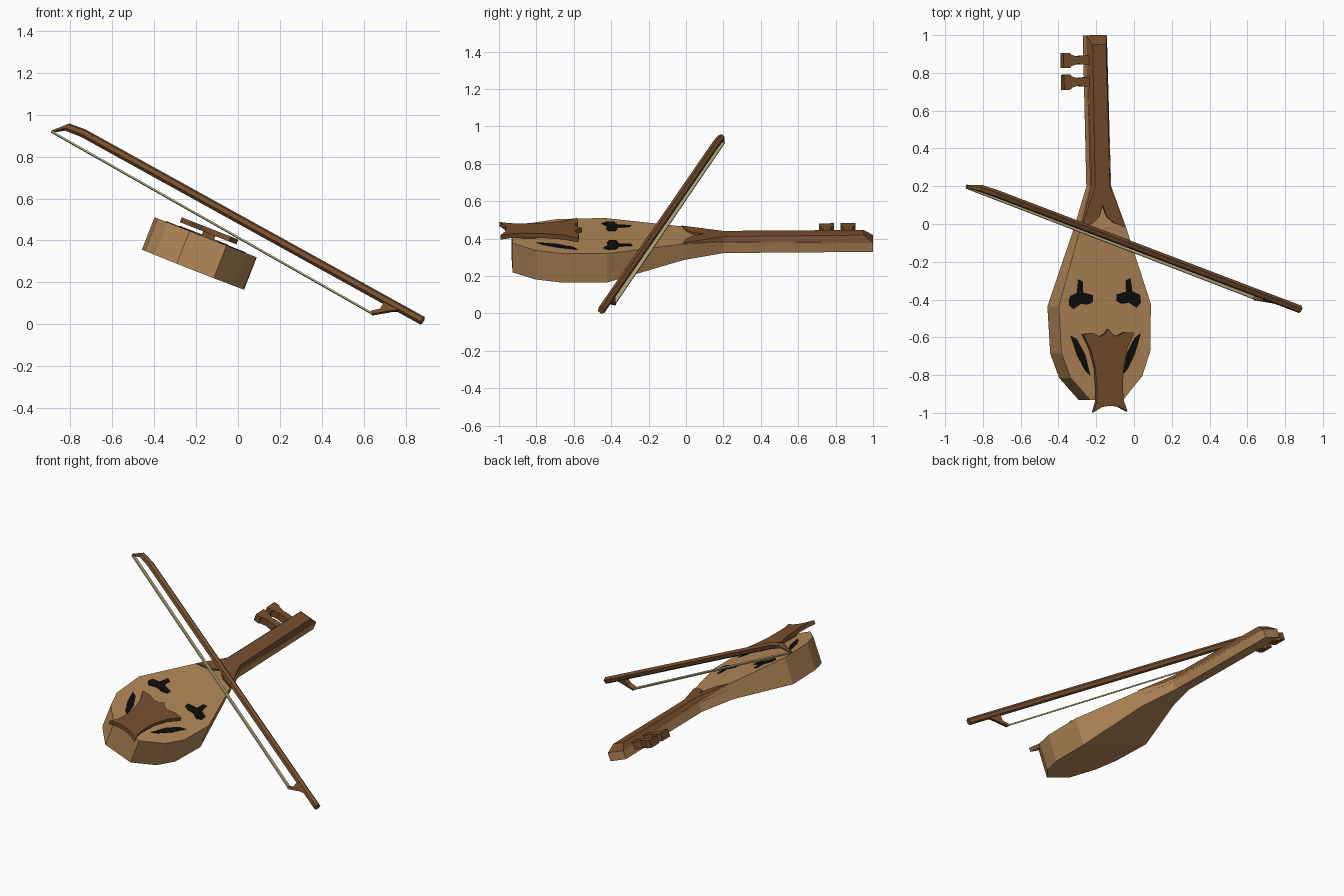
import bpy, bmesh
from math import cos, sin, pi, radians
from mathutils import Matrix, Vector

cube = bpy.data.objects.get("Cube")
if cube:
    bpy.data.objects.remove(cube, do_unlink=True)


def material(name, rgb):
    m = bpy.data.materials.new(name)
    m.use_nodes = True
    m.diffuse_color = (*rgb, 1)
    m.node_tree.nodes["Principled BSDF"].inputs["Base Color"].default_value = (*rgb, 1)
    return m


TAN = material("light wood", (0.46, 0.25, 0.10))
BROWN = material("dark wood", (0.19, 0.08, 0.028))
BLACK = material("black", (0.004, 0.004, 0.004))
HAIR = material("bow hair", (0.50, 0.43, 0.22))


def loft(name, rings, mat, frame):
    """Skin equal-length closed rings of 3D points and cap both ends."""
    bm = bmesh.new()
    loops = [[bm.verts.new(p) for p in ring] for ring in rings]
    n = len(loops[0])
    for a, b in zip(loops, loops[1:]):
        for i in range(n):
            j = (i + 1) % n
            bm.faces.new((a[i], a[j], b[j], b[i]))
    caps = [bm.faces.new(loops[0]), bm.faces.new(loops[-1])]
    bmesh.ops.triangulate(bm, faces=caps)
    bmesh.ops.recalc_face_normals(bm, faces=bm.faces)
    mesh = bpy.data.meshes.new(name)
    bm.to_mesh(mesh)
    bm.free()
    mesh.materials.append(mat)
    ob = bpy.data.objects.new(name, mesh)
    bpy.context.collection.objects.link(ob)
    ob.matrix_world = frame
    return ob


def plate(name, outline, low, high, mat, frame, top=None):
    return loft(name, [[(x, y, low) for x, y in outline],
                       [(x, y, high) for x, y in (top or outline)]], mat, frame)


def mirrored(half):
    """Complete an outline whose first and last points lie on the centre line."""
    return half + [(-x, y) for x, y in reversed(half) if x]


# Fiddle frame: x across, y along the neck, z out of the soundboard
fiddle = (Matrix.Translation((-0.164, 0, 0.419)) @ Matrix.Rotation(radians(21.4), 4, 'Y')
          @ Matrix.Rotation(radians(1.4), 4, 'Z'))

# Body and neck: length, half width, top, bottom
sections = [(-0.93, 0.095, 0, -0.168), (-0.81, 0.204, 0, -0.167), (-0.68, 0.252, 0, -0.166),
            (-0.43, 0.262, 0, -0.166), (-0.02, 0.13, 0, -0.093), (0.2, 0.058, -0.018, -0.082),
            (1.0, 0.058, -0.03, -0.083)]
loft("body_and_neck", [[(-h, y, t), (h, y, t), (h, y, b), (-h, y, b)]
                       for y, h, t, b in sections], TAN, fiddle)

# Fingerboard with flared horns and a pointed notch
notch = [(0, 0.10), (0.02, 0.04), (0.06, 0.005)]
plate("fingerboard",
      mirrored(notch + [(0.131, -0.022), (0.059, 0.2), (0.059, 1.0), (0, 1.0)]),
      -0.031, 0.006, BROWN, fiddle,
      top=mirrored(notch + [(0.126, -0.02), (0.042, 0.2), (0.038, 0.95), (0, 0.95)]))

# Tailpiece with horned ends
plate("tailpiece",
      mirrored([(0, -0.555), (0.02, -0.582), (0.05, -0.595), (0.09, -0.575), (0.145, -0.58),
                (0.105, -0.66), (0.08, -0.76), (0.073, -0.88), (0.078, -0.94), (0.097, -0.995),
                (0.045, -0.968), (0, -0.962)]),
      0.022, 0.047, BROWN, fiddle)
# Peg that carries the tailpiece
plate("tailpiece_support", [(-0.03, -0.88), (0.03, -0.88), (0.03, -0.8), (-0.03, -0.8)],
      -0.01, 0.03, BROWN, fiddle)

# Sound holes
eye = [(0.148, -0.29), (0.124, -0.30), (0.122, -0.36), (0.067, -0.375), (0.067, -0.41),
       (0.1, -0.425), (0.137, -0.42), (0.18, -0.447), (0.205, -0.42), (0.2, -0.38), (0.158, -0.36)]
slit = [(0.2, -0.585), (0.165, -0.605), (0.118, -0.69), (0.092, -0.8), (0.122, -0.77), (0.165, -0.69)]
for side, s in (("left", 1), ("right", -1)):
    for part, pts in (("upper", eye), ("lower", slit)):
        plate(f"{side}_{part}_sound_hole", [(s * x, y) for x, y in pts],
              -0.002, 0.003, BLACK, fiddle)

# Tuning pegs on the right side of the neck
for label, y in (("front", 0.755), ("rear", 0.87)):
    edge = [(-0.05, 0.024), (-0.095, 0.024), (-0.112, 0.018), (-0.152, 0.03), (-0.16, 0.04), (-0.196, 0.04)]
    plate(f"{label}_tuning_peg",
          [(x, y + h) for x, h in edge] + [(x, y - h) for x, h in reversed(edge)],
          -0.062, -0.016, BROWN, fiddle)

# Bow frame: x along the stick, y towards the hair
along = Vector((1.655, -0.63, -0.915)).normalized()
drop = Vector((-0.52, -0.13, -0.845))
drop = (drop - along * drop.dot(along)).normalized()
bow = Matrix((along, drop, along.cross(drop))).transposed().to_4x4()
bow.translation = (-0.78, 0.18, 0.935)

# Stick with a bent, tapered head: position, drop, radius
path = [(2.0, 0, 0.021), (0.05, 0, 0.021), (-0.035, 0.012, 0.02), (-0.09, 0.068, 0.006)]
loft("bow_stick", [[(x + 0.4 * r * cos(a) * (r < 0.02), y + r * cos(a), r * sin(a))
                    for a in (pi * k / 3 for k in range(6))]
                   for x, y, r in path], BROWN, bow)

# Frog hooking forward to hold the hair
plate("bow_frog", [(1.755, 0.082), (1.79, 0.05), (1.79, 0.01), (1.88, 0.01), (1.845, 0.03),
                   (1.81, 0.058), (1.765, 0.094)], -0.014, 0.014, BROWN, bow)
plate("bow_hair", [(-0.085, 0.064), (1.765, 0.083), (1.765, 0.091), (-0.085, 0.072)],
      -0.011, 0.011, HAIR, bow)
